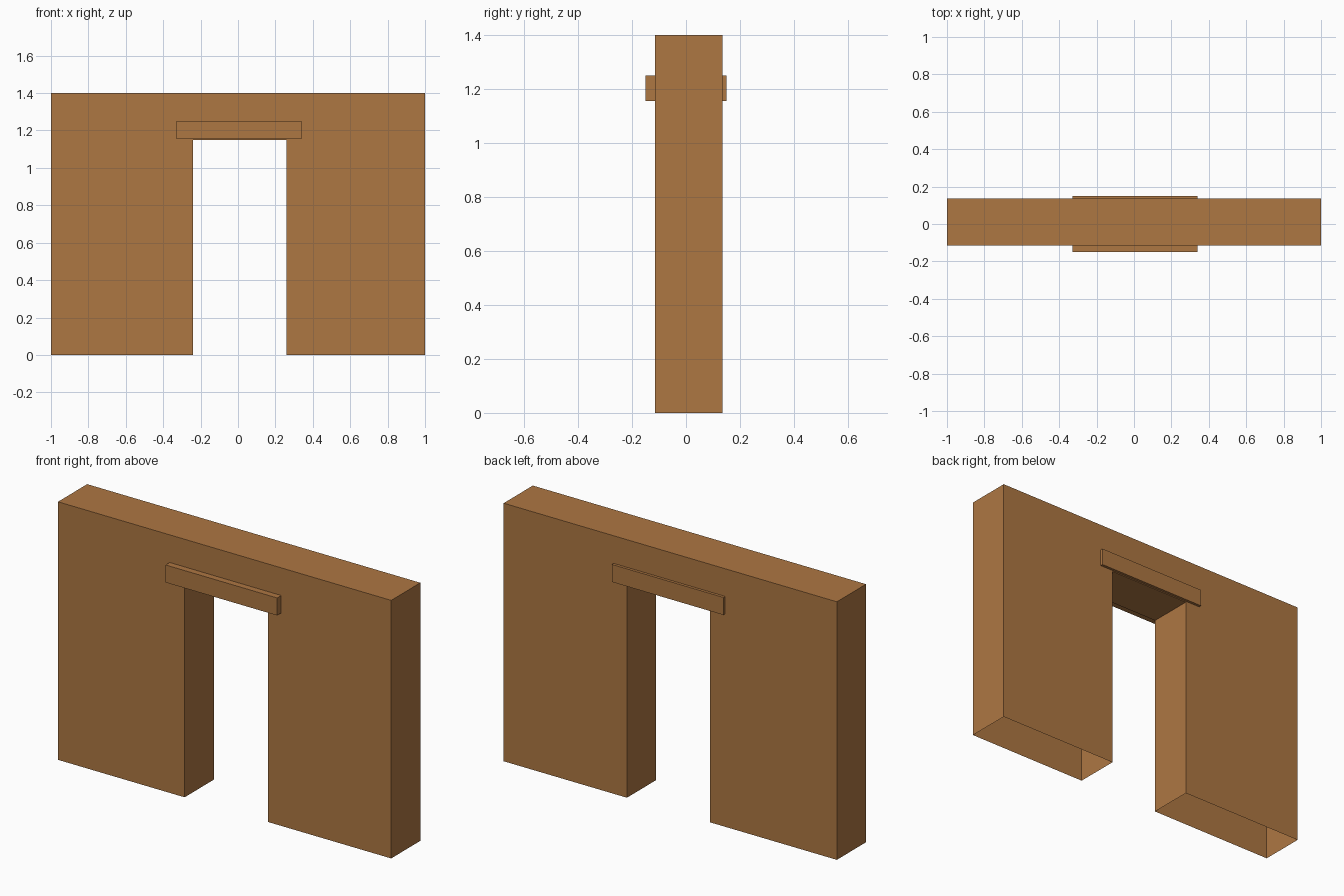
import bpy, bmesh

if "Cube" in bpy.data.objects:
    bpy.data.objects.remove(bpy.data.objects["Cube"])

wood = bpy.data.materials.new("warm brown")
wood.diffuse_color = (0.423, 0.184, 0.055, 1)
wood.use_nodes = True
wood.node_tree.nodes["Principled BSDF"].inputs["Base Color"].default_value = wood.diffuse_color


def make_object(name, bm):
    mesh = bpy.data.meshes.new(name)
    bm.to_mesh(mesh)
    bm.free()
    mesh.materials.append(wood)
    obj = bpy.data.objects.new(name, mesh)
    bpy.context.collection.objects.link(obj)
    return obj


def extruded(name, profile, y0, y1, open_bottom=False):
    """Extrude an x-z outline from y0 to y1."""
    bm = bmesh.new()
    face = bm.faces.new([bm.verts.new((x, y0, z)) for x, z in profile])
    ext = bmesh.ops.extrude_face_region(bm, geom=[face], use_keep_orig=True)
    verts = [g for g in ext["geom"] if isinstance(g, bmesh.types.BMVert)]
    bmesh.ops.translate(bm, vec=(0, y1 - y0, 0), verts=verts)
    bmesh.ops.recalc_face_normals(bm, faces=bm.faces)
    if open_bottom:
        under = [f for f in bm.faces if all(v.co.z < 0.001 for v in f.verts)]
        bmesh.ops.delete(bm, geom=under, context="FACES")
    return make_object(name, bm)


# Wall with a doorway, hollow shell open underneath
L, R, H = -0.24, 0.26, 1.15
extruded("doorway_wall",
         [(-1, 0), (L, 0), (L, H), (R, H), (R, 0), (1, 0), (1, 1.4), (-1, 1.4)],
         -0.115, 0.135, open_bottom=True)

# Lintel beam passing through the wall above the doorway
extruded("lintel", [(-0.33, 1.155), (0.34, 1.155), (0.34, 1.25), (-0.33, 1.25)],
         -0.15, 0.15)
